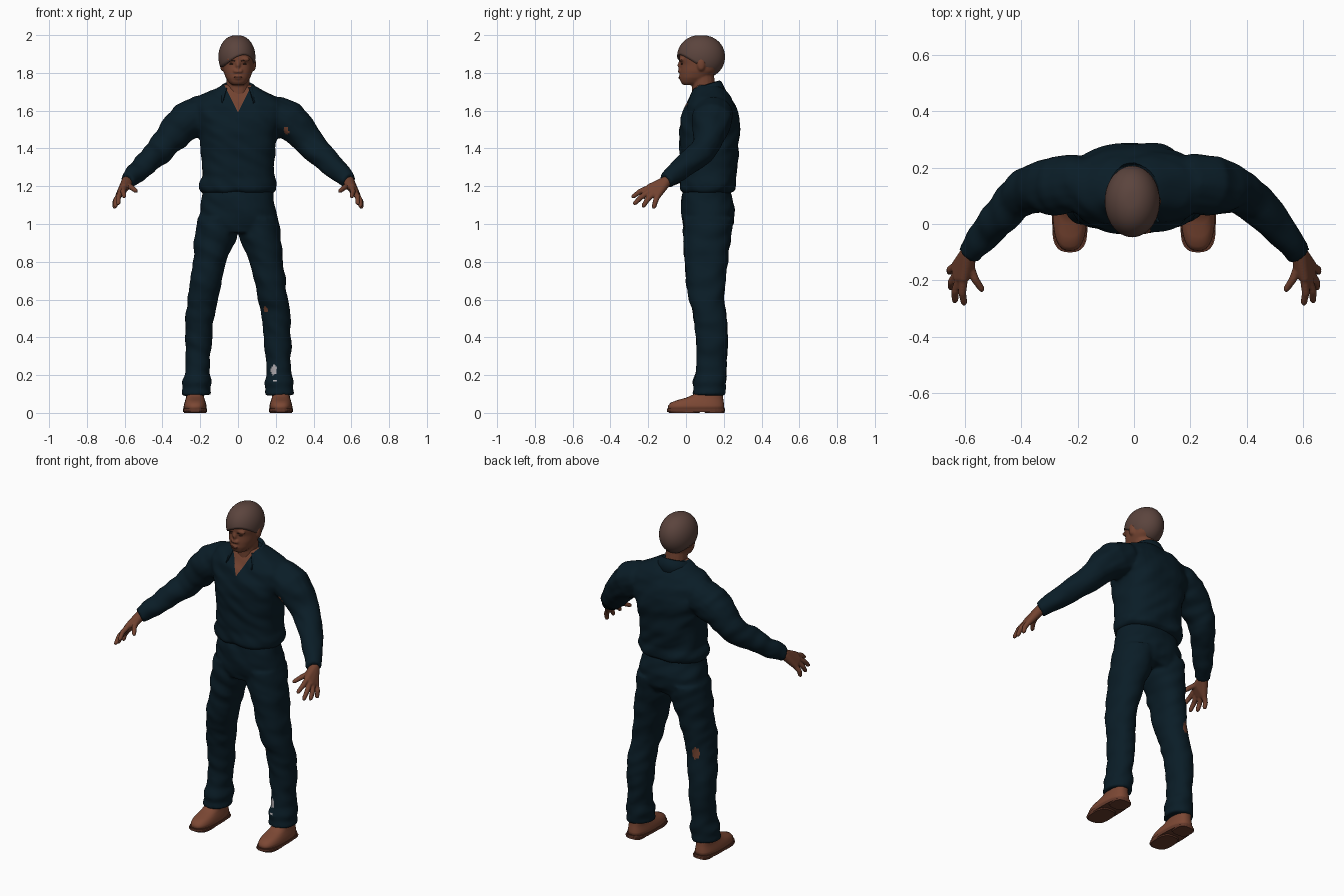
import bpy, bmesh, math
from mathutils import Vector, noise

if "Cube" in bpy.data.objects:
    bpy.data.objects.remove(bpy.data.objects["Cube"])


def material(name, color):
    m = bpy.data.materials.new(name)
    m.use_nodes = True
    m.diffuse_color = (*color, 1)
    m.node_tree.nodes["Principled BSDF"].inputs["Base Color"].default_value = (*color, 1)
    return m


NAVY = material("navy cloth", (0.003, 0.012, 0.020))
SKIN = material("brown skin", (0.17, 0.056, 0.030))
HAIR = material("dull brown hair", (0.105, 0.058, 0.047))
LEATHER = material("tan leather", (0.20, 0.064, 0.034))
SOLE = material("dark sole", (0.13, 0.042, 0.024))
SOCK = material("grey sock", (0.40, 0.38, 0.40))
DARK = material("dark brow", (0.035, 0.016, 0.011))
LIP = material("lip", (0.11, 0.034, 0.022))


def finish(name, bm, mats, smooth=True):
    bmesh.ops.recalc_face_normals(bm, faces=bm.faces)
    mesh = bpy.data.meshes.new(name)
    bm.to_mesh(mesh)
    bm.free()
    for m in mats:
        mesh.materials.append(m)
    for p in mesh.polygons:
        p.use_smooth = smooth
    ob = bpy.data.objects.new(name, mesh)
    bpy.context.collection.objects.link(ob)
    return ob


def skin_rings(bm, rings, caps=True, closed=True):
    """Bridge rows of points into a surface."""
    rows = [[bm.verts.new(p) for p in r] for r in rings]
    n = len(rows[0])
    for a, b in zip(rows, rows[1:]):
        for i in range(n if closed else n - 1):
            j = (i + 1) % n
            bm.faces.new((a[i], a[j], b[j], b[i]))
    if caps:
        bm.faces.new(rows[0])
        bm.faces.new(rows[-1])


def stack(bm, rows, power=2.3, n=32):
    """Loft horizontal rounded sections: z, centre x, front y, back y, half width."""
    def section(z, cx, yf, yb, rx):
        out = []
        for i in range(n):
            t = math.tau * i / n
            c, s = math.cos(t), math.sin(t)
            e = 2 / power
            out.append((cx + rx * math.copysign(abs(c) ** e, c),
                        (yf + yb) / 2 + (yb - yf) / 2 * math.copysign(abs(s) ** e, s), z))
        return out
    skin_rings(bm, [section(*r) for r in rows])


def tube(bm, path, n=16):
    """Loft round sections along a path of x, y, z, radius."""
    pts = [Vector(p[:3]) for p in path]
    rings = []
    for i, p in enumerate(pts):
        d = (pts[min(i + 1, len(pts) - 1)] - pts[max(i - 1, 0)]).normalized()
        u = d.cross(Vector((0, 0, 1))).normalized()
        v = d.cross(u)
        rings.append([p + path[i][3] * (u * math.cos(math.tau * k / n) + v * math.sin(math.tau * k / n))
                      for k in range(n)])
    skin_rings(bm, rings)


def ball(bm, loc, size, seg=16):
    geo = bmesh.ops.create_uvsphere(bm, u_segments=seg, v_segments=seg // 2 + 2, radius=1)
    for v in geo["verts"]:
        v.co = Vector(loc) + Vector(v.co[i] * size[i] for i in range(3))
    return geo["verts"]


def fuse(ob, voxel, iterations, crease=0.0):
    """Weld overlapping volumes into one soft skin and press folds into it."""
    mod = ob.modifiers.new("weld", "REMESH")
    mod.mode, mod.voxel_size = "VOXEL", voxel
    mod = ob.modifiers.new("soften", "SMOOTH")
    mod.iterations = iterations
    bpy.context.view_layer.update()
    mats = list(ob.data.materials)
    mesh = bpy.data.meshes.new_from_object(ob.evaluated_get(bpy.context.evaluated_depsgraph_get()))
    ob.modifiers.clear()
    ob.data = mesh
    mesh.materials.clear()
    for m in mats:
        mesh.materials.append(m)
    normals = [v.normal.copy() for v in mesh.vertices]
    for v, nor in zip(mesh.vertices, normals):
        q = Vector((v.co.x * 9, v.co.y * 9, v.co.z * 16 + v.co.x * 8))
        v.co += nor * (noise.noise(q) * crease + 0.002)
    for p in mesh.polygons:
        p.use_smooth, p.material_index = True, 0


def patch(ob, index, spots):
    """Recolour faces inside small ellipses: x, y, z, radius across, radius up."""
    for p in ob.data.polygons:
        for x, y, z, r, h in spots:
            d = p.center - Vector((x, y, z))
            if (d.x ** 2 + d.y ** 2) / r ** 2 + (d.z / h) ** 2 < 1:
                p.material_index = index


# Shirt: trunk and sleeves
bm = bmesh.new()
stack(bm, [(1.165, 0, -.01, .23, .185), (1.18, 0, -.03, .26, .2), (1.21, 0, -.03, .265, .203),
           (1.25, 0, -.025, .26, .19), (1.35, 0, -.03, .272, .19), (1.48, 0, -.036, .285, .208),
           (1.56, 0, -.025, .28, .232), (1.63, 0, 0, .257, .238), (1.675, 0, .025, .232, .205),
           (1.705, 0, .04, .205, .14), (1.735, 0, .055, .17, .08)], power=2.5)
for s in (1, -1):
    tube(bm, [(s * x, y, z, r) for x, y, z, r in (
        (.12, .145, 1.60, .08), (.20, .145, 1.58, .1), (.27, .14, 1.545, .104), (.32, .13, 1.50, .092),
        (.38, .115, 1.432, .077), (.43, .08, 1.375, .07), (.48, .02, 1.328, .064),
        (.535, -.045, 1.272, .053), (.588, -.11, 1.23, .042))])
shirt = finish("shirt", bm, [NAVY, SKIN])
fuse(shirt, 0.010, 5, 0.010)

# Open V neck cut into the shirt front
V_LOW, V_SLOPE = 1.59, 0.5
bm = bmesh.new()
bm.from_mesh(shirt.data)
for s in (1, -1):
    faces = [f for f in bm.faces if f.calc_center_median().y < .1 and f.calc_center_median().z > 1.57
             and abs(f.calc_center_median().x) < .12]
    geom = list({g for f in faces for g in (f, *f.edges, *f.verts)})
    bmesh.ops.bisect_plane(bm, geom=geom, plane_co=(0, 0, V_LOW), plane_no=(s, 0, -V_SLOPE))
for f in bm.faces:
    c = f.calc_center_median()
    if c.y < .1 and abs(c.x) < (c.z - V_LOW) * V_SLOPE:
        f.material_index = 1
bm.to_mesh(shirt.data)
bm.free()
patch(shirt, 1, [(.255, .045, 1.49, .016, .024)])

# Folded collar, open at the front with pointed tips
bm = bmesh.new()
rows = [[], [], [], []]
for i in range(25):
    t = math.radians(-48 + 276 * i / 24)
    c, s = math.cos(t), math.sin(t)
    tip = max(0, -s)
    for row, (r, z, fwd, drop) in zip(rows, ((.070, 1.69, 0, 0), (.075, 1.738, 0, 0),
                                             (.088, 1.732, .006, 0), (.118, 1.675, .024, .022))):
        row.append((r * c * (1 + .1 * tip), .105 + r * s * .95 - fwd * tip, z + .022 * s - drop * tip))
skin_rings(bm, rows, caps=False, closed=False)
collar = finish("collar", bm, [NAVY])
mod = collar.modifiers.new("thickness", "SOLIDIFY")
mod.thickness = 0.007

# Trousers: seat and legs
bm = bmesh.new()
stack(bm, [(1.2, 0, -.01, .225, .18), (1.14, 0, -.022, .24, .188), (1.08, 0, -.025, .257, .2),
           (1.0, 0, -.015, .25, .213), (.955, 0, .0, .225, .2)])
for s in (1, -1):
    stack(bm, [(z, s * x, f, b, r) for z, x, f, b, r in (
        (1.03, .11, -.01, .25, .10), (.93, .118, -.012, .235, .110), (.8, .150, -.006, .22, .086),
        (.7, .169, .0, .205, .083), (.6, .187, .018, .2, .078), (.55, .195, .035, .206, .075),
        (.48, .205, .048, .217, .073), (.38, .209, .055, .221, .069), (.28, .213, .06, .215, .063),
        (.21, .215, .055, .21, .061), (.165, .217, .038, .211, .077), (.13, .219, .045, .207, .07),
        (.095, .22, .036, .207, .077))], power=2.1)
trousers = finish("trousers", bm, [NAVY, SKIN, SOCK])
fuse(trousers, 0.010, 4, 0.008)
patch(trousers, 1, [(-.205, .2, .635, .022, .036), (.14, .05, .545, .018, .018)])
patch(trousers, 2, [(.19, .06, .225, .02, .026), (.2, .05, .17, .012, .009)])

# Shoes and socks
for s, side in ((1, "left"), (-1, "right")):
    x = s * .227
    bm = bmesh.new()
    stack(bm, [(.018, x, -.097, .203, .061), (.04, x, -.094, .202, .06), (.055, x, -.08, .2, .056),
               (.068, x, -.045, .198, .052), (.08, x, .0, .196, .048), (.1, x, .045, .195, .046),
               (.125, x, .06, .192, .044)], power=2.6)
    finish(side + "_shoe", bm, [LEATHER])
    bm = bmesh.new()
    stack(bm, [(.006, x, -.1, .205, .063), (.022, x, -.101, .206, .064)], power=2.8)
    stack(bm, [(0, x, -.09, .07, .058), (.01, x, -.1, .08, .062)], power=2.8)
    stack(bm, [(0, x, .1, .205, .052), (.01, x, .095, .205, .056)], power=3)
    finish(side + "_sole", bm, [SOLE], smooth=False)
    bm = bmesh.new()
    stack(bm, [(.1, x, .07, .188, .043), (.17, x, .08, .18, .04)])
    finish(side + "_sock", bm, [SOCK])

    # Hand: palm hull, then fingers and thumb from knuckle to tip
    bm = bmesh.new()
    for p, r in (((.588, -.105, 1.225), .027), ((.603, -.19, 1.195), .017), ((.632, -.15, 1.15), .015),
                 ((.622, -.19, 1.168), .016), ((.583, -.15, 1.205), .018)):
        ball(bm, (s * p[0], p[1], p[2]), (r, r, r))
    hull = bmesh.ops.convex_hull(bm, input=bm.verts[:])
    bmesh.ops.delete(bm, geom=list({g for g in hull["geom_interior"] + hull["geom_unused"]
                                    if isinstance(g, bmesh.types.BMVert)}), context="VERTS")
    for a, b in (((.603, -.19, 1.195), (.602, -.287, 1.142)), ((.617, -.19, 1.175), (.636, -.278, 1.104)),
                 ((.627, -.175, 1.16), (.65, -.23, 1.09)), ((.632, -.15, 1.15), (.655, -.172, 1.083)),
                 ((.583, -.145, 1.205), (.536, -.238, 1.172))):
        a, b = Vector(a), Vector(b)
        a.x, b.x = a.x * s, b.x * s
        mid = a.lerp(b, .55) + Vector((s * .006, 0, .006))
        tube(bm, [(*a, .014), (*mid, .0125), (*a.lerp(b, .9), .010), (*b, .005)], n=10)
    hand = finish(side + "_hand", bm, [SKIN])
    fuse(hand, 0.005, 2)

# Head, nose, ears and neck
bm = bmesh.new()
stack(bm, [(1.738, 0, -.014, .05, .03), (1.75, 0, -.025, .085, .045), (1.775, 0, -.03, .125, .063),
           (1.81, 0, -.03, .165, .076), (1.845, 0, -.026, .185, .081), (1.875, 0, -.034, .19, .083),
           (1.92, 0, -.03, .19, .083), (1.96, 0, -.0, .16, .06), (1.975, 0, .03, .13, .035)])
tube(bm, [(0, .1, 1.57, .07), (0, .1, 1.66, .066), (0, .093, 1.73, .06), (0, .085, 1.80, .06)])
tube(bm, [(0, -.026, 1.865, .008), (0, -.034, 1.84, .01), (0, -.04, 1.818, .014), (0, -.034, 1.804, .013)])
ball(bm, (0, -.026, 1.776), (.024, .012, .012))
for s in (1, -1):
    ball(bm, (s * .015, -.03, 1.81), (.01, .011, .009))
    ball(bm, (s * .083, .08, 1.845), (.011, .02, .033))
    ball(bm, (s * .034, -.022, 1.872), (.027, .014, .01))
head = finish("head", bm, [SKIN])
fuse(head, 0.006, 3)

# Brows, eyes and mouth
for s, side in ((1, "left"), (-1, "right")):
    bm = bmesh.new()
    for v in ball(bm, (s * .036, -.031, 1.867), (.021, .006, .0035)):
        v.co.y += max(0, abs(v.co.x) - .03) * .5
        v.co.z += (abs(v.co.x) - .036) * .2
    ball(bm, (s * .034, -.021, 1.848), (.012, .006, .004))
    finish(side + "_brow_and_eye", bm, [DARK])
bm = bmesh.new()
ball(bm, (0, -.034, 1.778), (.022, .005, .003))
ball(bm, (0, -.034, 1.772), (.017, .005, .003))
finish("lips", bm, [LIP])

# Hair: dome with a hem that sweeps over the brow and drops to the nape
bm = bmesh.new()
CENTRE, RADII = Vector((-.006, .08, 1.885)), (.098, .127, .115)
rings = []
for k in range(1, 15):
    ring = []
    for i in range(48):
        t = math.tau * i / 48
        c, s = math.cos(t), math.sin(t)
        hem = 1.835 - .055 * max(0, s) + .05 * max(0, -s) ** 1.5 + .045 * c * max(0, -s)
        limit = math.acos(max(-1, min(1, (hem - CENTRE.z) / RADII[2])))
        a, inner = limit * min(k, 13) / 13, .86 if k == 14 else 1
        out = math.sin(a) ** .9 * inner
        ring.append(CENTRE + Vector((RADII[0] * c * out, RADII[1] * s * out, RADII[2] * math.cos(a))))
    rings.append(ring)
skin_rings(bm, rings, caps=False)
bm.verts.ensure_lookup_table()
bm.faces.new(bm.verts[:48])
finish("hair", bm, [HAIR])
